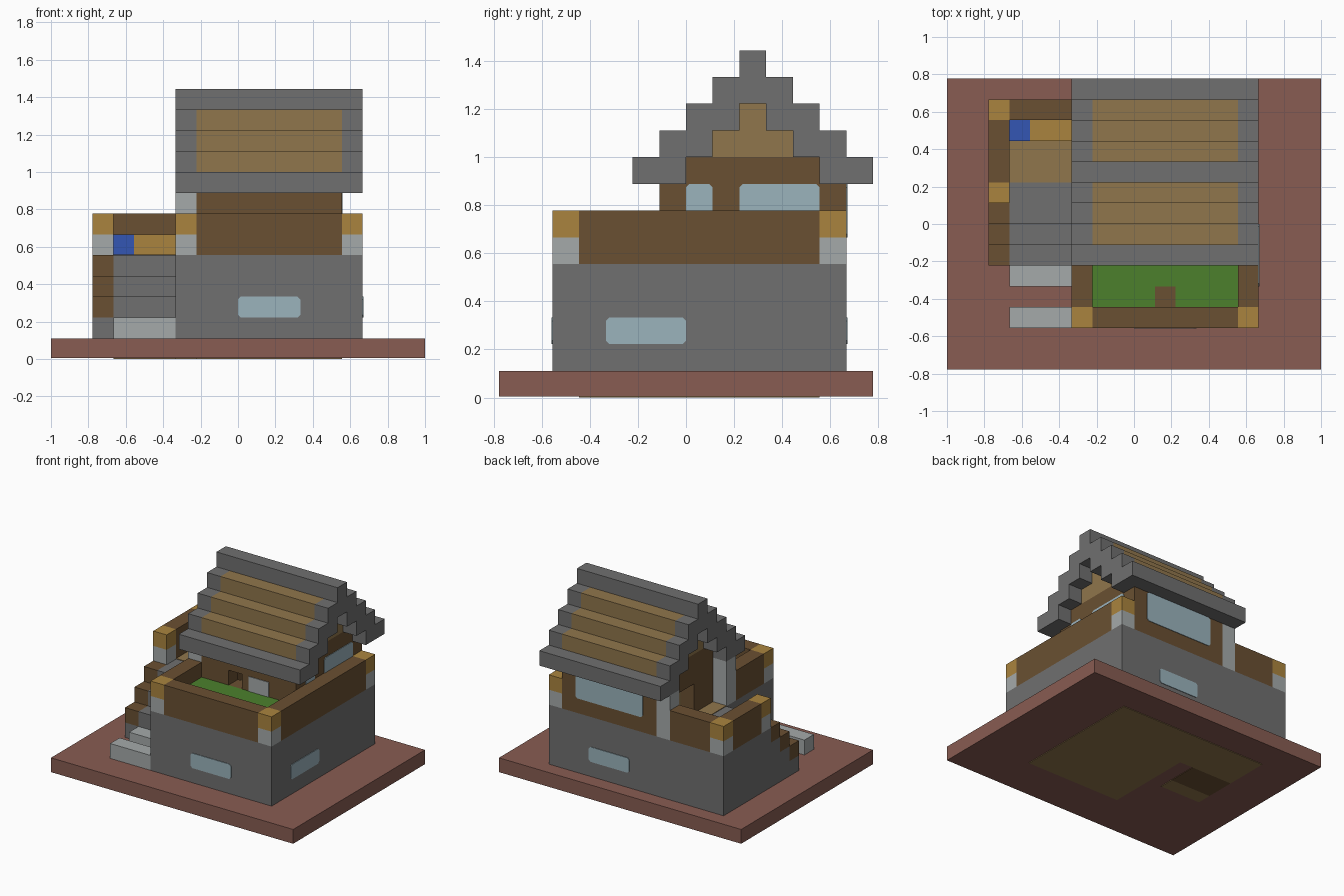
import bpy
import bmesh
from mathutils import Vector

old = bpy.data.objects.get("Cube")
if old:
    bpy.data.objects.remove(old, do_unlink=True)

UNIT = 1 / 9                      # one building block
ORIGIN = Vector((-9, -7, 0))      # block grid corner
THIN = 0.04                       # plate thickness in blocks


def material(name, hex_code):
    def linear(c):
        return c / 12.92 if c <= 0.04045 else ((c + 0.055) / 1.055) ** 2.4
    rgb = [linear(int(hex_code[i:i + 2], 16) / 255) for i in (0, 2, 4)]
    mat = bpy.data.materials.new(name)
    mat.use_nodes = True
    mat.diffuse_color = (*rgb, 1)
    mat.node_tree.nodes["Principled BSDF"].inputs["Base Color"].default_value = (*rgb, 1)
    return mat


clay = material("clay ground", "885c52")
stone = material("grey stone", "707070")
plank = material("tan planks", "90764c")
timber = material("dark timber", "6a5032")
gold = material("golden wood", "aa843e")
pale = material("pale stone", "a5aaaa")
grass = material("grass", "4c802c")
glass = material("pale glass", "9bb3bc")
blue = material("blue cloth", "3456b4")


def finish(name, mat, bm):
    bmesh.ops.recalc_face_normals(bm, faces=bm.faces)
    mesh = bpy.data.meshes.new(name)
    bm.to_mesh(mesh)
    bm.free()
    mesh.materials.append(mat)
    obj = bpy.data.objects.new(name, mesh)
    bpy.context.collection.objects.link(obj)
    return obj


def blocks(name, mat, *spans):
    """One object from boxes, each given as x, y and z ranges on the block grid."""
    bm = bmesh.new()
    for span in spans:
        low, high = (Vector(c) for c in zip(*span))
        made = bmesh.ops.create_cube(bm, size=1)["verts"]
        for v in made:
            mid = (low + high) / 2
            v.co = [mid[i] + v.co[i] * (high[i] - low[i]) for i in range(3)]
            v.co = (v.co + ORIGIN) * UNIT
    return finish(name, mat, bm)


def pane(name, axis, at, out, across, up):
    """Thin window with clipped corners on a wall facing along axis 0 or 1."""
    c = 0.13
    (a, b), (d, e) = across, up
    outline = [(a + c, d), (b - c, d), (b, d + c), (b, e - c),
               (b - c, e), (a + c, e), (a, e - c), (a, d + c)]
    bm = bmesh.new()
    verts = []
    for s, t in outline:
        p = Vector((at, s, t) if axis == 0 else (s, at, t))
        verts.append(bm.verts.new((p + ORIGIN) * UNIT))
    face = bm.faces.new(verts)
    extruded = bmesh.ops.extrude_face_region(bm, geom=[face])["geom"]
    moved = [g for g in extruded if isinstance(g, bmesh.types.BMVert)]
    shift = Vector((out, 0, 0) if axis == 0 else (0, out, 0)) * THIN * UNIT
    bmesh.ops.translate(bm, verts=moved, vec=shift)
    finish(name, glass, bm)


# Shared spans of the house
HOUSE_X, HOUSE_Y = (6, 15), (2, 13)
INNER_X, WING_X = (7, 14), (3, 6)
GROUND, RAIL, POST = (1, 5), (5, 7), (5, 8)
SKIN, FLOOR = (0, THIN), (5, 5 + THIN)

# Ground slab with flooring visible underneath
blocks("ground_slab", clay, ((0, 18), (0, 14), (THIN, 1)))
blocks("underside_flooring", plank, (INNER_X, (3, 12), SKIN),
       ((3, 7), (9, 12), SKIN), (WING_X, (6, 7), SKIN))
blocks("underside_beam", timber, (WING_X, (7, 9), SKIN))

# Ground storey and side wing
blocks("lower_walls", stone, (HOUSE_X, HOUSE_Y, GROUND))
blocks("wing_body", stone, ((2, 6), (9, 13), GROUND))

# Stairs with a stepped side wall
steps, kerb, caps = [], [], []
for i in range(4):
    y = (5 + i, 6 + i)
    steps.append((WING_X, y, (1, min(3 + i, 5))))
    kerb.append(((2, 3), y, (1, 2 + i)))
    if i < 3:
        caps.append(((2, 3), y, (2 + i, 3 + i)))
blocks("stairs", stone, *steps)
blocks("stair_side_wall", stone, *kerb)
blocks("stair_side_caps", timber, *caps)
blocks("entry_steps", pale, *((WING_X, (y, y + 1), (1, 2)) for y in (2, 4)))

# Corner posts: pale foot and golden head
corners = [(6, 2), (14, 2), (14, 12), (2, 12), (2, 8)]
for part, mat, z in (("post_feet", pale, (5, 6)), ("post_heads", gold, (6, 7))):
    blocks(part, mat, *(((x, x + 1), (y, y + 1), z) for x, y in corners))
blocks("tall_posts", pale, *(((6, 7), (y, y + 1), POST) for y in (6, 12)))

# Timber parapets around terrace and wing
blocks("parapets", timber,
       (INNER_X, (2, 3), RAIL), ((6, 7), (3, 6), RAIL), ((14, 15), (3, 12), RAIL),
       ((2, 3), (9, 12), RAIL), (WING_X, (12, 13), RAIL))

# Floors and planted terrace
blocks("upper_floors", plank, (WING_X, (9, 12), FLOOR), ((6, 13), (7, 12), FLOOR))
blocks("terrace_grass", grass, (INNER_X, (3, 6), (5, 6)))
blocks("terrace_soil", timber, ((10, 11), (3, 4), (6, 6 + THIN)))

# Wing furniture
blocks("blue_seat", blue, ((3, 4), (11, 12), (5, 6)))
blocks("storage_bench", gold, ((4, 6), (11, 12), (5, 6)))

# Upper room: front wall has a doorway, left wall opens to the wing
blocks("upper_front_wall", timber, ((7, 9), (6, 7), POST), ((10, 14), (6, 7), POST),
       ((9, 10), (6, 7), (7, 8)), ((9, 10), (6, 7), (5, 6)))
blocks("upper_back_wall", timber, (INNER_X, (12, 13), POST))
blocks("upper_right_wall", timber, ((13, 14), (7, 12), (5, 9)))
blocks("upper_left_wall", timber, ((7, 8), (7, 9), POST), ((7, 8), (11, 12), POST),
       ((7, 8), (9, 11), (7, 8)), ((7, 8), (7, 12), (8, 9)))
blocks("terrace_panel", pale, ((10.5, 12), (6 - THIN, 6), (6, 7)))

# Windows
pane("front_window", 1, 2, -1, (9, 12), (2, 3))
pane("back_window", 1, 13, 1, (9, 12), (2, 3))
pane("right_window", 0, 15, 1, (4, 7), (2, 3))
pane("upper_back_window", 1, 13, 1, (8, 13), (6, 8))
pane("upper_right_window", 0, 14, 1, (9, 12), (6, 8))
pane("upper_small_window", 0, 14, 1, (7, 8), (6, 8))

# Stepped roof: stone eaves, verges and ridge, with plank courses between
MIDDLE = 9.5
trim = [(HOUSE_X, (9, 10), (12, 13))]
courses = [(INNER_X, (8, 11), (9, 10)), (INNER_X, (9, 10), (10, 11))]
for k in range(4):
    z = (8 + k, 9 + k)
    for y in ((5 + k, min(7 + k, MIDDLE)), (max(12 - k, MIDDLE), 14 - k)):
        if k == 0:
            trim.append((HOUSE_X, y, z))
        else:
            trim += [((6, 7), y, z), ((14, 15), y, z)]
            courses.append((INNER_X, y, z))
blocks("roof_trim", stone, *trim)
blocks("roof_planks", plank, *courses)
